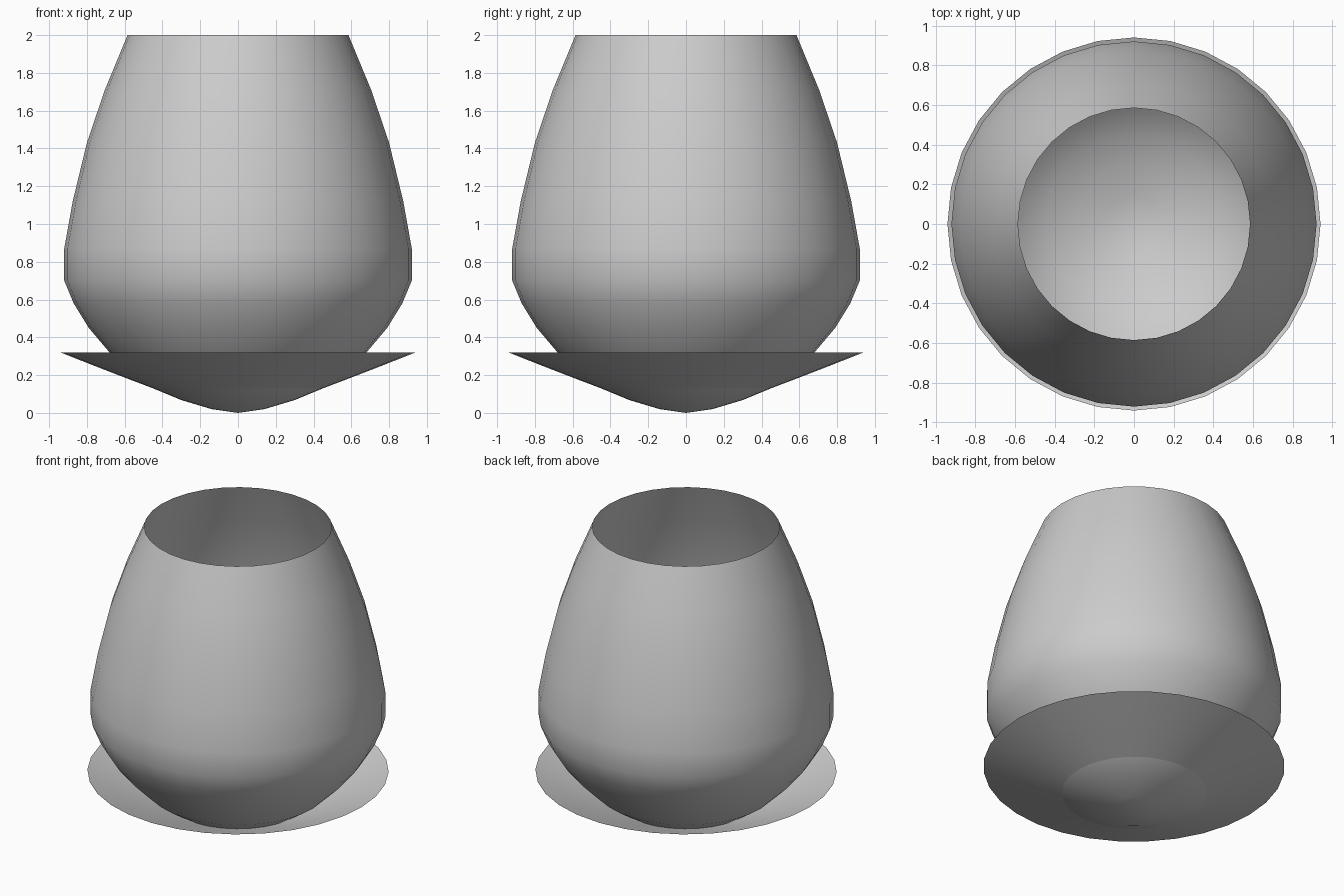
import bpy, math

if "Cube" in bpy.data.objects:
    bpy.data.objects.remove(bpy.data.objects["Cube"])

SIDES = 32


def lathe(name, profile):
    """Revolve (radius, z) points about the z axis as an open thin shell."""
    verts, faces, rings = [], [], []
    for r, z in profile:
        n = 1 if r == 0 else SIDES
        rings.append([len(verts) + i for i in range(n)])
        for i in range(n):
            a = 2 * math.pi * i / SIDES
            verts.append((r * math.cos(a), r * math.sin(a), z))
    for lo, hi in zip(rings, rings[1:]):
        for i in range(SIDES):
            j = (i + 1) % SIDES
            if len(lo) == 1:
                faces.append((lo[0], hi[j], hi[i]))
            else:
                faces.append((lo[i], lo[j], hi[j], hi[i]))
    # outward winding for a profile running from the bottom up
    mesh = bpy.data.meshes.new(name)
    mesh.from_pydata(verts, [], faces)
    mesh.update()
    mesh.shade_smooth()
    obj = bpy.data.objects.new(name, mesh)
    bpy.context.collection.objects.link(obj)
    return obj


# Rounded open bowl that narrows to the rim
lathe("bowl", [(0, 0.0), (0.14, 0.02), (0.30, 0.068), (0.45, 0.13),
               (0.57, 0.212), (0.68, 0.32), (0.79, 0.45), (0.87, 0.58),
               (0.92, 0.70), (0.92, 0.87), (0.875, 1.12), (0.80, 1.43),
               (0.705, 1.71), (0.585, 2.0)])

# Flared foot leaving the underside of the bowl
lathe("foot_flare", [(0.45, 0.13), (0.60, 0.187), (0.77, 0.253), (0.94, 0.32)])
